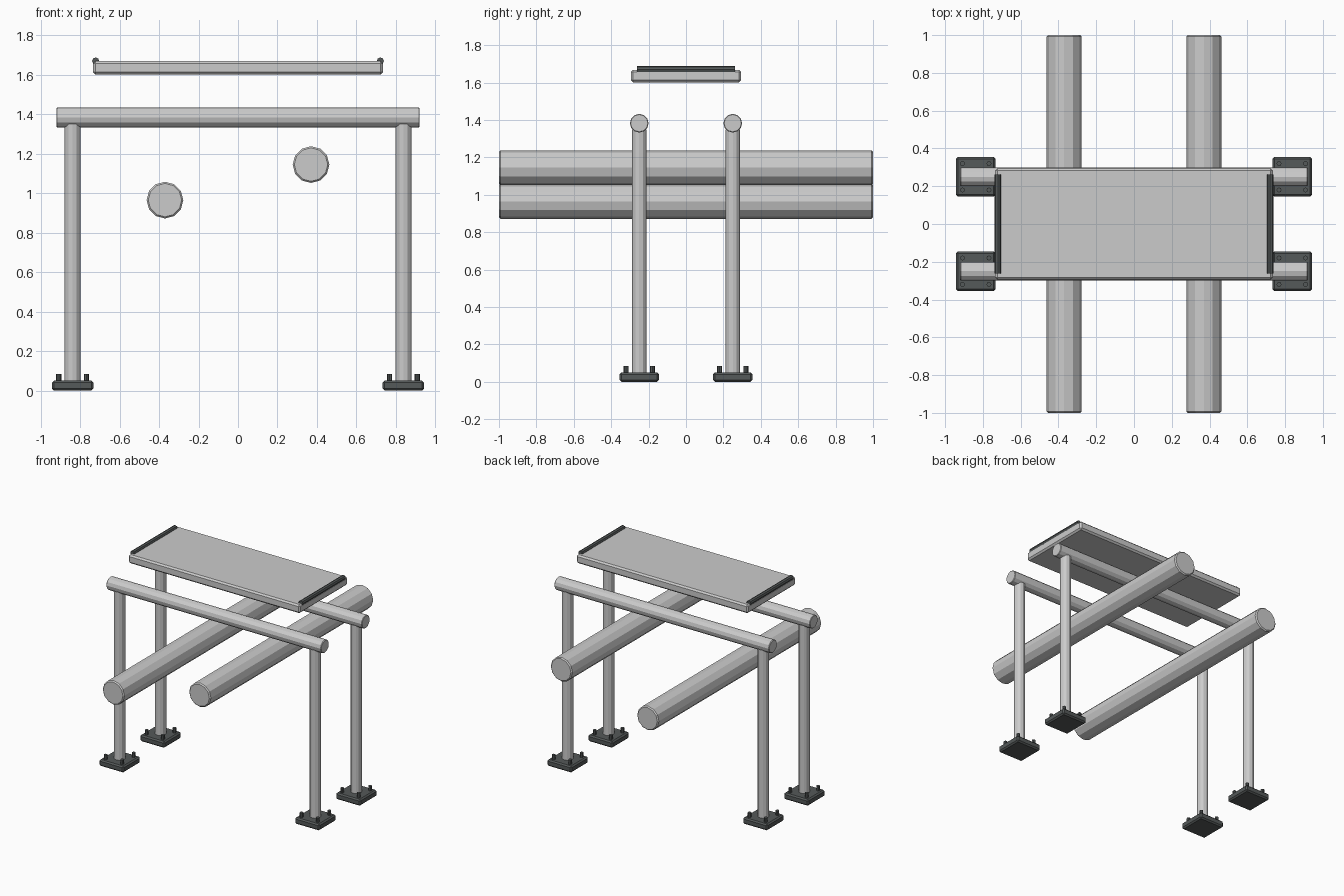
import bpy
from math import pi

if "Cube" in bpy.data.objects:
    bpy.data.objects.remove(bpy.data.objects["Cube"])

dark = bpy.data.materials.new("dark_steel")
dark.diffuse_color = (0.09, 0.1, 0.1, 1)
dark.use_nodes = True
dark.node_tree.nodes["Principled BSDF"].inputs["Base Color"].default_value = dark.diffuse_color


def finish(name, bevel, mat):
    ob = bpy.context.object
    ob.name = name
    bpy.ops.object.transform_apply(location=False, rotation=True, scale=True)
    if bevel:
        m = ob.modifiers.new("edge", 'BEVEL')
        m.width = bevel
        m.segments = 1
        m.limit_method = 'ANGLE'
        m.angle_limit = pi / 3
    if mat:
        ob.data.materials.append(mat)
    return ob


def tube(name, loc, radius, length, axis='Z', sides=12, bevel=0.0, mat=None):
    rot = {'X': (0, pi / 2, 0), 'Y': (pi / 2, 0, 0), 'Z': (0, 0, 0)}[axis]
    bpy.ops.mesh.primitive_cylinder_add(vertices=sides, radius=radius, depth=length,
                                        location=loc, rotation=rot)
    return finish(name, bevel, mat)


def box(name, loc, size, bevel, mat=None):
    bpy.ops.mesh.primitive_cube_add(size=1, location=loc)
    bpy.context.object.scale = size
    return finish(name, bevel, mat)


# Four posts with bolted foot plates
for sx, xn in ((-1, "left"), (1, "right")):
    for sy, yn in ((-1, "front"), (1, "back")):
        x, y = sx * 0.838, sy * 0.25
        tube(f"{yn}_{xn}_post", (x, y, 0.7), 0.04, 1.3)
        box(f"{yn}_{xn}_foot_plate", (x, y, 0.025), (0.21, 0.21, 0.05), 0.01, dark)
        for bx in (-0.07, 0.07):
            for by in (-0.07, 0.07):
                tube(f"{yn}_{xn}_bolt", (x + bx, y + by, 0.06), 0.013, 0.05,
                     sides=8, mat=dark)

# Long top rails
for y, n in ((-0.25, "front"), (0.25, "back")):
    tube(f"{n}_rail", (0, y, 1.383), 0.05, 1.84, 'X', bevel=0.004)

# Two large crossing pipes at different heights
tube("lower_pipe", (-0.37, 0, 0.965), 0.093, 2.0, 'Y', bevel=0.008)
tube("upper_pipe", (0.37, 0, 1.145), 0.093, 2.0, 'Y', bevel=0.008)

# Raised deck panel with end lips
box("deck_panel", (0, 0, 1.635), (1.47, 0.59, 0.067), 0.012)
for x, n in ((-0.721, "left"), (0.721, "right")):
    tube(f"{n}_lip", (x, 0, 1.67), 0.018, 0.525, 'Y', sides=8, mat=dark)
